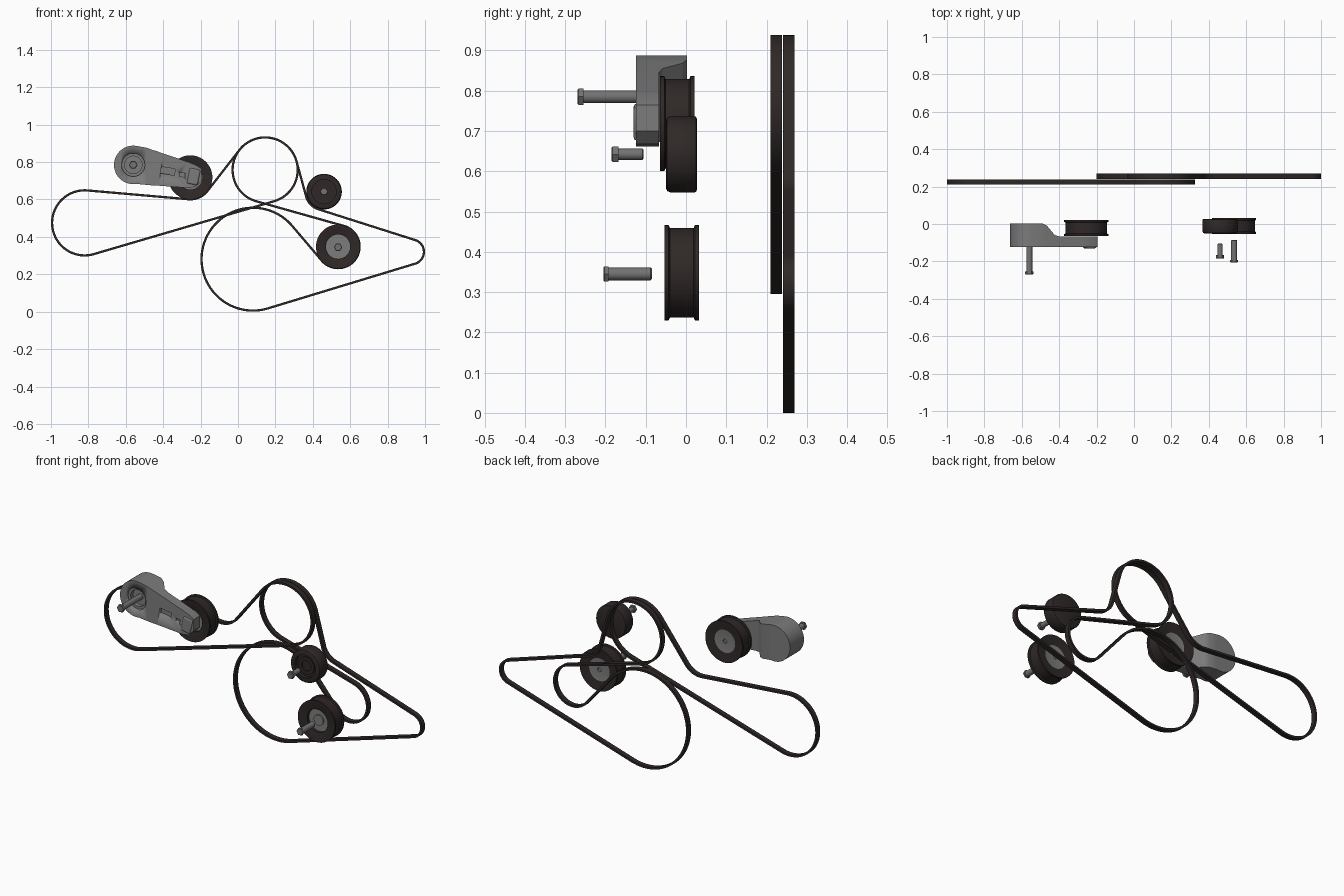
import bpy, bmesh, math
from mathutils import Vector

if "Cube" in bpy.data.objects:
    bpy.data.objects.remove(bpy.data.objects["Cube"])


def material(name, rgb):
    m = bpy.data.materials.new(name)
    m.diffuse_color = (*rgb, 1)
    m.use_nodes = True
    m.node_tree.nodes["Principled BSDF"].inputs["Base Color"].default_value = m.diffuse_color
    return m


RUBBER = material("dark rubber", (0.028, 0.021, 0.020))
CAST = material("cast grey", (0.20, 0.20, 0.205))
STEEL = material("bolt steel", (0.17, 0.17, 0.17))


def finish(name, bm, mats, angle=35):
    bmesh.ops.remove_doubles(bm, verts=bm.verts, dist=1e-5)
    bmesh.ops.recalc_face_normals(bm, faces=bm.faces)
    me = bpy.data.meshes.new(name)
    bm.to_mesh(me)
    bm.free()
    ob = bpy.data.objects.new(name, me)
    bpy.context.collection.objects.link(ob)
    for m in mats:
        me.materials.append(m)
    bpy.ops.object.select_all(action='DESELECT')
    ob.select_set(True)
    bpy.context.view_layer.objects.active = ob
    bpy.ops.object.shade_smooth_by_angle(angle=math.radians(angle))
    return ob


def lathe(name, x, z, profile, mats, seg=64, hub=0):
    """Spin (radius, y) points about a y axis; faces inside hub get the second material."""
    bm = bmesh.new()
    rings = []
    for r, y in profile:
        if r == 0:
            rings.append([bm.verts.new((x, y, z))] * seg)
        else:
            rings.append([bm.verts.new((x + r * math.cos(2 * math.pi * i / seg), y,
                                        z + r * math.sin(2 * math.pi * i / seg))) for i in range(seg)])
    for (a, b), (p, q) in zip(zip(rings, rings[1:]), zip(profile, profile[1:])):
        for i in range(seg):
            j = (i + 1) % seg
            f = bm.faces.new(list(dict.fromkeys((a[i], a[j], b[j], b[i]))))
            if max(p[0], q[0]) <= hub and min(p[0], q[0]) < hub:
                f.material_index = 1
    return finish(name, bm, mats)


def flanged_pulley(name, x, z, y0, y1, R=0.118, body=0.111, hub=0.065):
    prof = [(0, y0 + .018), (.03, y0 + .018), (.03, y0 + .026), (hub, y0 + .026), (hub, y0 + .01),
            (R - .012, y0), (R, y0), (R, y0 + .01), (body, y0 + .013), (body, y1 - .013),
            (R, y1 - .01), (R, y1), (R - .012, y1), (hub, y1 - .01), (.012, y1 - .01),
            (.012, y1 - .02), (0, y1 - .02)]
    return lathe(name, x, z, prof, [RUBBER, CAST], hub=hub)


def bolt(name, x, z, y0, y1, head, r_head, r_shaft):
    lathe(name + "_shaft", x, z, [(0, y0 + head), (r_shaft, y0 + head), (r_shaft, y1 - .003),
                                  (r_shaft - .003, y1), (0, y1)], [STEEL], 24)
    lathe(name + "_head", x, z, [(0, y0), (r_head - .003, y0), (r_head, y0 + .003),
                                 (r_head, y0 + head), (0, y0 + head)], [STEEL], 6)


def belt(name, wheels, y0, y1, t=0.012):
    """Wrap a flat belt round wheels (x, z, radius, turn), turn +1 anticlockwise, -1 clockwise."""
    n = len(wheels)
    tang = []
    for i in range(n):
        (ax, az, ar, a_s), (bx, bz, br, b_s) = wheels[i], wheels[(i + 1) % n]
        dx, dz = bx - ax, bz - az
        tang.append(math.atan2(dz, dx) - math.pi / 2
                    + math.asin((a_s * ar - b_s * br) / math.hypot(dx, dz)))
    bm = bmesh.new()
    secs = []
    for i, (x, z, r, s) in enumerate(wheels):
        sweep = (s * (tang[i] - tang[i - 1])) % (2 * math.pi)
        steps = max(4, int(sweep / 0.07))
        for k in range(steps + 1):
            a = tang[i - 1] + s * sweep * k / steps
            nx, nz = math.cos(a), math.sin(a)
            secs.append([bm.verts.new((x + nx * (s * r + o), y, z + nz * (s * r + o)))
                         for o, y in ((-t / 2, y0), (t / 2, y0), (t / 2, y1), (-t / 2, y1))])
    for a, b in zip(secs, secs[1:] + secs[:1]):
        for k in range(4):
            bm.faces.new((a[k], a[(k + 1) % 4], b[(k + 1) % 4], b[k]))
    return finish(name, bm, [RUBBER])


def box(name, c, s, tilt=0, mat=CAST):
    bm = bmesh.new()
    bmesh.ops.create_cube(bm, size=1)
    bmesh.ops.scale(bm, vec=s, verts=bm.verts)
    ob = finish(name, bm, [mat])
    ob.location, ob.rotation_euler = c, (0, tilt, 0)
    return ob


# Belts
belt("front_belt", [(-.82, .475, .174, 1), (.145, .758, .174, 1), (-.255, .718, .117, -1)], .21, .238)
belt("rear_belt", [(.08, .281, .275, 1), (.928, .32, .066, 1), (.46, .642, .099, -1),
                   (.145, .758, .174, 1), (.535, .348, .115, -1)], .241, .27)

# Flanged pulleys and plain idler
flanged_pulley("lower_idler", .535, .348, -.053, .032)
flanged_pulley("tensioner_pulley", -.255, .718, -.064, .021)
lathe("upper_idler", .46, .642,
      [(0, -.03), (.03, -.03), (.03, -.038), (.05, -.038), (.05, -.03), (.065, -.03), (.065, -.05),
       (.083, -.05), (.091, -.047), (.095, -.038), (.095, .02), (.093, .025), (.088, .027), (0, .027)], [RUBBER])

# Bolts
bolt("upper_idler_bolt", .46, .642, -.185, -.105, .018, .022, .014)
bolt("lower_idler_bolt", .535, .345, -.205, -.085, .012, .022, .016)
bolt("tensioner_bolt", -.56, .785, -.27, -.07, .015, .023, .016)

# Tensioner arm: slices along x (x, z low, z high, y back), round at the pivot end
slices = []
for k in range(13):
    a = math.radians(8 + 92 * k / 12)
    h = .103 * math.sin(a)
    slices.append((-.56 - .103 * math.cos(a), .785 - h, .785 + h, .003))
slices += [(-.49, .678, .877, .003), (-.465, .676, .868, -.01), (-.425, .674, .855, -.058),
           (-.40, .672, .846, -.067), (-.27, .662, .802, -.067), (-.225, .668, .784, -.067),
           (-.195, .70, .765, -.067)]
bm = bmesh.new()
secs = [[bm.verts.new(p) for p in ((x, -.124, lo), (x, -.124, hi), (x, yb, hi), (x, yb, lo))]
        for x, lo, hi, yb in slices]
for a, b in zip(secs, secs[1:]):
    for k in range(4):
        bm.faces.new((a[k], a[(k + 1) % 4], b[(k + 1) % 4], b[k]))
bm.faces.new(secs[0])
bm.faces.new(secs[-1])
arm = finish("tensioner_arm", bm, [CAST])

# Pivot cup and pockets cut into the arm
cutters = [lathe("pivot_cup_cutter", -.56, .785,
                 [(0, -.2), (.062, -.2), (.062, -.108), (.047, -.108), (.047, -.085), (0, -.085)], [CAST], 32),
           box("long_pocket_cutter", (-.375, -.124, .752), (.075, .04, .035), .15),
           box("short_pocket_cutter", (-.298, -.124, .732), (.03, .04, .02), .15)]
for c in cutters:
    mod = arm.modifiers.new(c.name, 'BOOLEAN')
    mod.operation, mod.object, mod.solver = 'DIFFERENCE', c, 'EXACT'
    c.hide_render = True
    c.hide_set(True)

# Raised clamp on the arm tip
tip = box("arm_tip_clamp", (-.237, -.11, .722), (.06, .04, .085), .2)
bev = tip.modifiers.new("soft_edges", 'BEVEL')
bev.width, bev.segments = .008, 2
